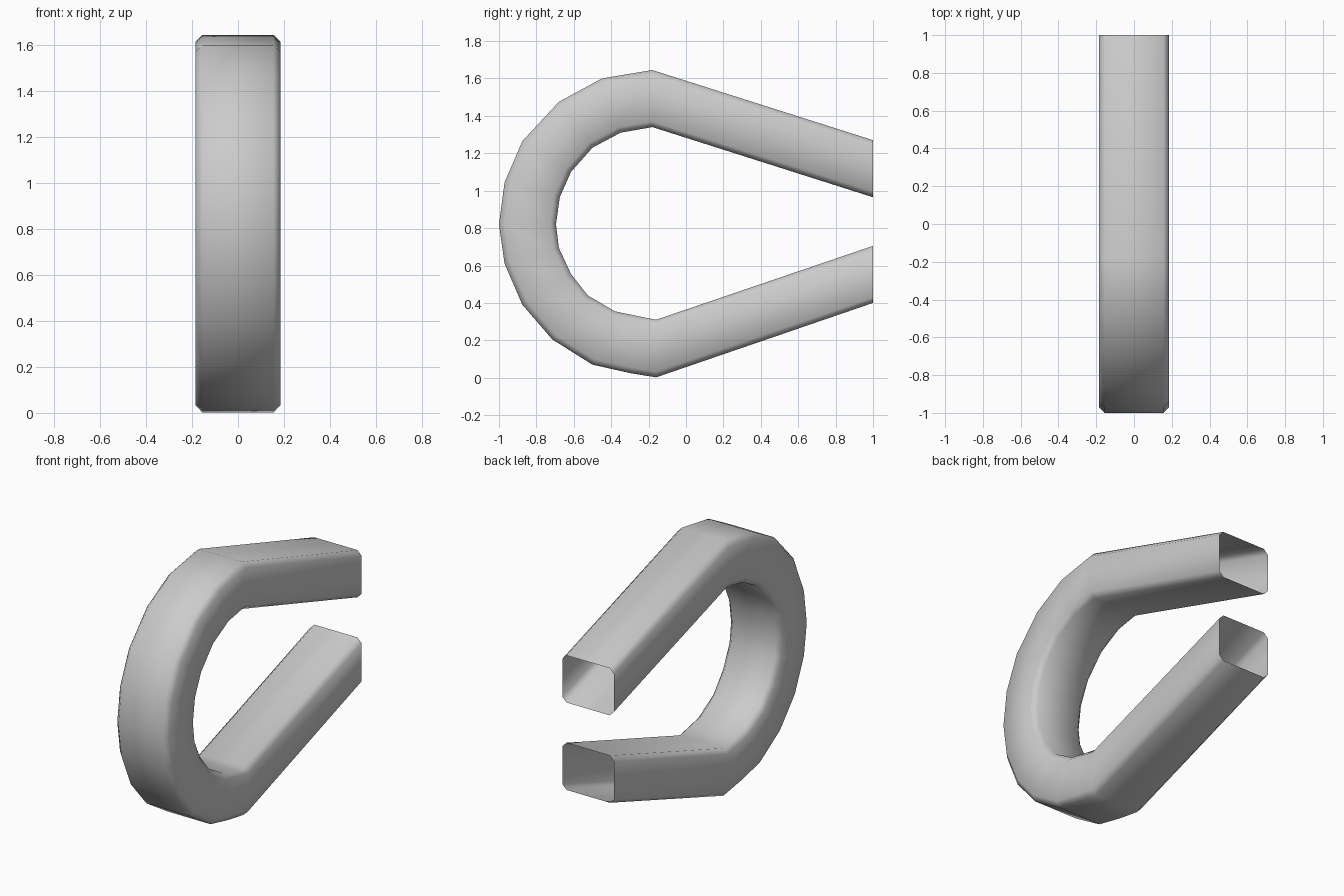
import bpy, bmesh
from mathutils import Vector

if "Cube" in bpy.data.objects:
    bpy.data.objects.remove(bpy.data.objects["Cube"])

# Paired side-view stations (outer y, z, inner y, z), upper end round to lower end
stations = [
    (1.00, 1.27, 1.00, 0.965), (-0.18, 1.645, -0.18, 1.34),
    (-0.45, 1.60, -0.35, 1.31), (-0.68, 1.475, -0.50, 1.23),
    (-0.875, 1.265, -0.615, 1.10), (-0.97, 1.045, -0.675, 0.965),
    (-1.00, 0.82, -0.695, 0.82), (-0.97, 0.61, -0.68, 0.695),
    (-0.875, 0.39, -0.615, 0.555), (-0.715, 0.205, -0.525, 0.44),
    (-0.50, 0.07, -0.38, 0.355), (-0.30, 0.025, -0.26, 0.33),
    (-0.16, 0.002, -0.16, 0.31), (1.00, 0.40, 1.00, 0.705),
]

# Chamfered rectangle: (x, fraction from outer to inner edge)
W, C, F = 0.185, 0.03, 0.1
section = [(-W + C, 0), (W - C, 0), (W, F), (W, 1 - F),
           (W - C, 1), (-W + C, 1), (-W, 1 - F), (-W, F)]

# Hollow, open-ended bent bar
bm = bmesh.new()
rings = []
for oy, oz, iy, iz in stations:
    outer, inner = Vector((0, oy, oz)), Vector((0, iy, iz))
    rings.append([bm.verts.new(outer.lerp(inner, t) + Vector((x, 0, 0)))
                  for x, t in section])
for a, b in zip(rings, rings[1:]):
    for i in range(8):
        j = (i + 1) % 8
        bm.faces.new((a[i], b[i], b[j], a[j]))
bm.normal_update()
top = max(bm.faces, key=lambda f: f.calc_center_median().z)
if top.normal.z < 0:
    bmesh.ops.reverse_faces(bm, faces=bm.faces[:])
for f in bm.faces:
    f.smooth = True
mesh = bpy.data.meshes.new("bent_bar")
bm.to_mesh(mesh)
bm.free()
bar = bpy.data.objects.new("bent_bar", mesh)
bpy.context.collection.objects.link(bar)
